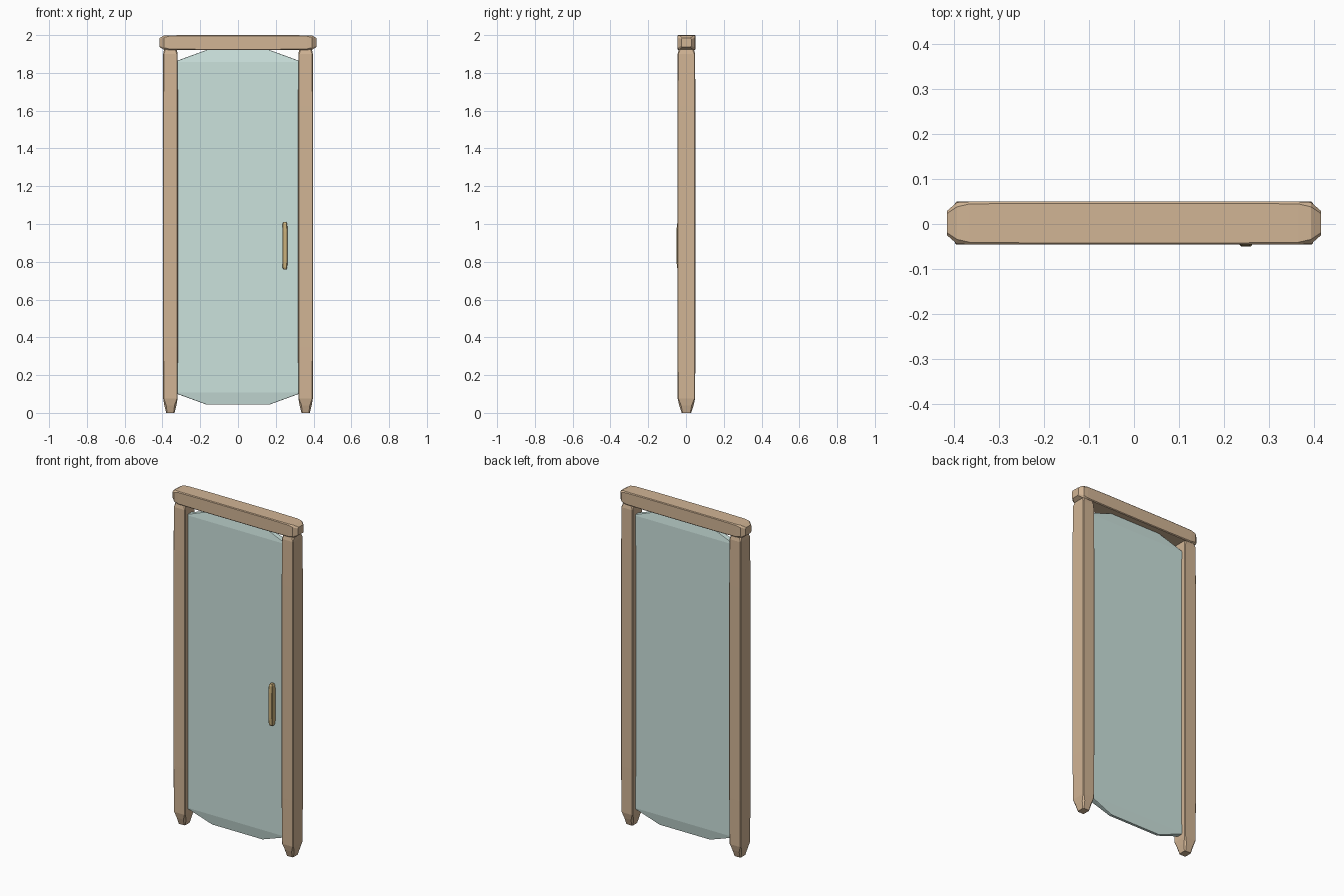
import bpy
import bmesh

if "Cube" in bpy.data.objects:
    bpy.data.objects.remove(bpy.data.objects["Cube"])


def material(name, rgb):
    m = bpy.data.materials.new(name)
    m.diffuse_color = (*rgb, 1)
    m.use_nodes = True
    m.node_tree.nodes["Principled BSDF"].inputs["Base Color"].default_value = m.diffuse_color
    return m


wood = material("wood", (0.64, 0.46, 0.30))
brass = material("brass", (0.60, 0.44, 0.20))
glass = material("glass", (0.60, 0.76, 0.72))


def loft(name, rings, centre, mat, axis="z"):
    """Chamfered-rectangle rings (t, half_u, half_v, chamfer) bridged along an axis."""
    bm = bmesh.new()
    loops = []
    for t, u, v, c in rings:
        pts = [(u - c, -v), (u, c - v), (u, v - c), (u - c, v),
               (c - u, v), (-u, v - c), (-u, c - v), (c - u, -v)]
        if axis == "z":
            cos = [(centre[0] + a, centre[1] + b, t) for a, b in pts]
        else:
            cos = [(t, centre[0] + a, centre[1] + b) for a, b in pts]
        loops.append([bm.verts.new(co) for co in cos])
    for lo, hi in zip(loops, loops[1:]):
        for i in range(8):
            j = (i + 1) % 8
            bm.faces.new((lo[i], lo[j], hi[j], hi[i]))
    bm.faces.new(loops[0][::-1])
    bm.faces.new(loops[-1])
    bmesh.ops.recalc_face_normals(bm, faces=bm.faces)
    me = bpy.data.meshes.new(name)
    bm.to_mesh(me)
    bm.free()
    me.materials.append(mat)
    ob = bpy.data.objects.new(name, me)
    bpy.context.collection.objects.link(ob)
    return ob


def mirrored_ends(start, end, half):
    """Rings described from one end, repeated in reverse at the other end."""
    return ([(start + d, *r) for d, *r in half]
            + [(end - d, *r) for d, *r in reversed(half)])


# Side posts with tapered, faceted ends and a very slight belly
post = mirrored_ends(0, 1.975, [
    (0, 0.022, 0.025, 0.005), (0.04, 0.032, 0.038, 0.010),
    (0.075, 0.038, 0.046, 0.004), (0.35, 0.0395, 0.048, 0.004)])
for side, x in (("left", -0.358), ("right", 0.358)):
    loft(side + "_post", post, (x, 0.002), wood)

# Top beam with blunt chamfered ends
beam = mirrored_ends(-0.415, 0.415, [
    (0, 0.027, 0.024, 0.006), (0.022, 0.046, 0.037, 0.010),
    (0.05, 0.0475, 0.0385, 0.005), (0.2, 0.048, 0.0395, 0.004)])
loft("top_beam", beam, (0.002, 1.9605), wood, axis="x")

# Glass panel with sloped corners and thinned top and bottom edges
pane = mirrored_ends(0.045, 1.92, [
    (0, 0.17, 0.008, 0.003), (0.062, 0.34, 0.018, 0.004)])
loft("glass_panel", pane, (0, 0.002), glass)

# Pull handle on the front of the glass
handle = mirrored_ends(0.76, 1.01, [
    (0, 0.008, 0.010, 0.002), (0.01, 0.0125, 0.015, 0.003),
    (0.05, 0.0135, 0.017, 0.003)])
loft("handle", handle, (0.248, -0.033), brass)
